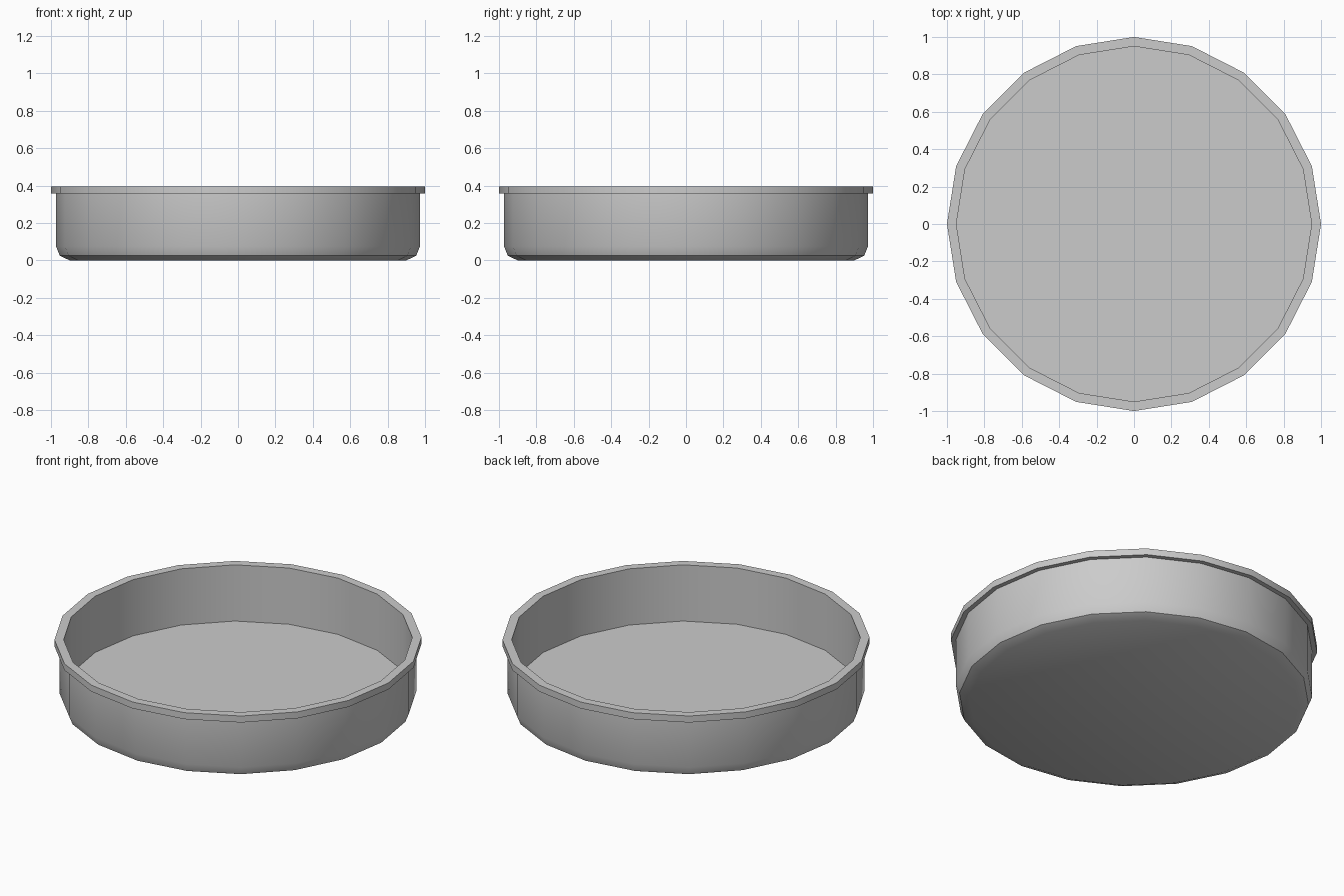
import bpy, bmesh
from math import cos, sin, tau, radians

if "Cube" in bpy.data.objects:
    bpy.data.objects.remove(bpy.data.objects["Cube"])

SIDES = 20

# Cross-section (radius, height): underside, rounded foot, wall, lip, inner wall, floor
profile = [(0.90, 0.0), (0.953, 0.025), (0.973, 0.075), (0.973, 0.357),
           (1.0, 0.357), (1.0, 0.396), (0.95, 0.396), (0.95, 0.058)]

bm = bmesh.new()
rings = [[bm.verts.new((r * cos(tau * i / SIDES), r * sin(tau * i / SIDES), z))
          for i in range(SIDES)] for r, z in profile]

# Walls between neighbouring rings
for a, b in zip(rings, rings[1:]):
    for i in range(SIDES):
        j = (i + 1) % SIDES
        bm.faces.new((a[i], a[j], b[j], b[i]))

# Underside and inner floor
bm.faces.new(rings[0][::-1])
bm.faces.new(rings[-1])
bmesh.ops.recalc_face_normals(bm, faces=bm.faces)

mesh = bpy.data.meshes.new("round_dish")
bm.to_mesh(mesh)
bm.free()
dish = bpy.data.objects.new("round_dish", mesh)
bpy.context.collection.objects.link(dish)

# Smooth walls, sharp lip and floor edges
bpy.context.view_layer.objects.active = dish
dish.select_set(True)
bpy.ops.object.shade_smooth_by_angle(angle=radians(30))
